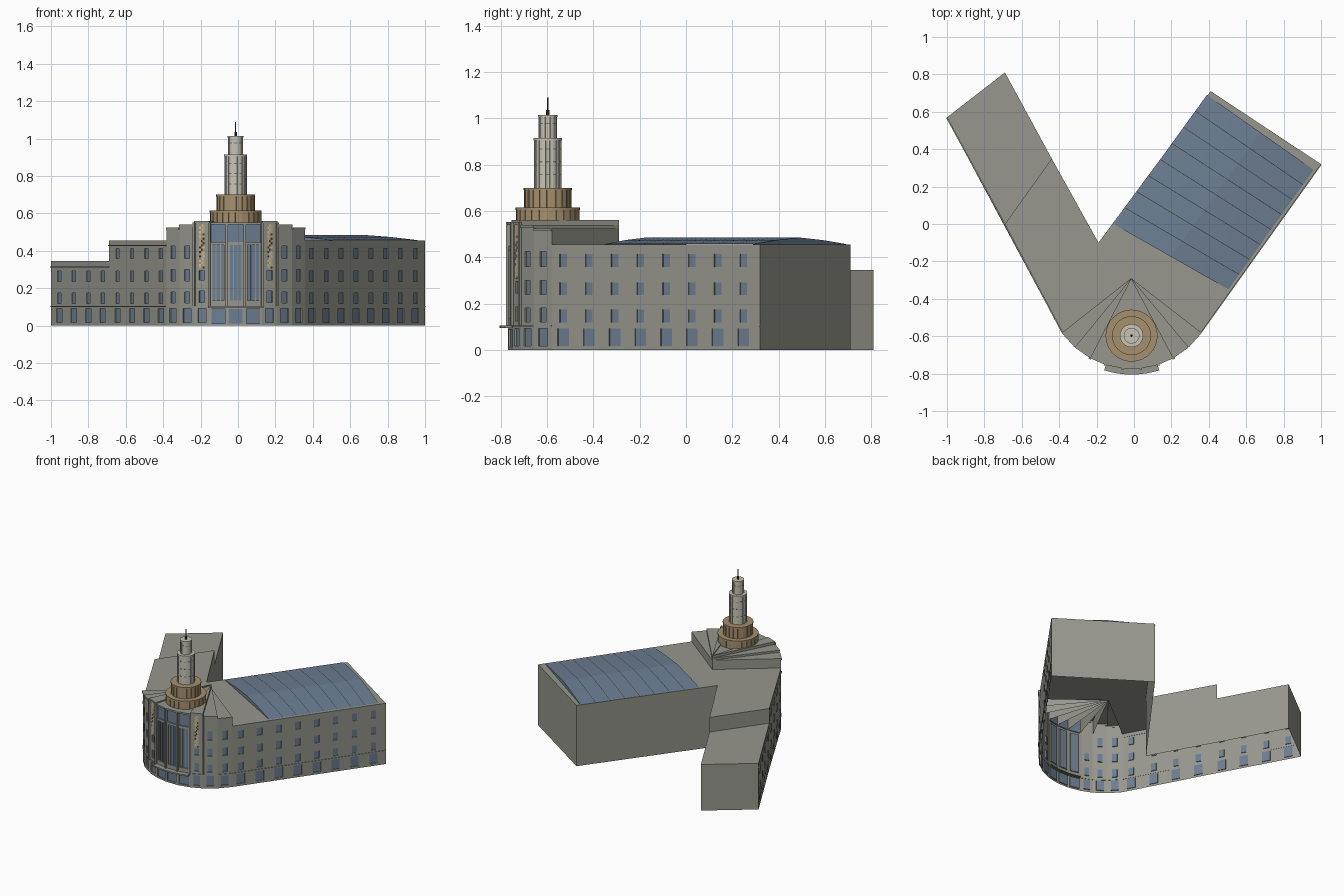
import bpy, bmesh, math
from mathutils import Vector

cube = bpy.data.objects.get("Cube")
if cube:
    bpy.data.objects.remove(cube)


def material(name, rgb):
    m = bpy.data.materials.new(name)
    m.use_nodes = True
    m.diffuse_color = (*rgb, 1)
    m.node_tree.nodes["Principled BSDF"].inputs["Base Color"].default_value = (*rgb, 1)
    return m


STONE, GLASS, CREAM, TAN, GOLD, DARK = range(6)
MATS = [material("grey stone", (.31, .31, .27)), material("blue glass", (.15, .21, .29)),
        material("cream stone", (.58, .55, .46)), material("tan stone", (.38, .28, .155)),
        material("gold mosaic", (.50, .40, .20)), material("dark metal", (.04, .04, .04))]


def finish(name, bm, smooth=False):
    mesh = bpy.data.meshes.new(name)
    bm.to_mesh(mesh)
    bm.free()
    ob = bpy.data.objects.new(name, mesh)
    bpy.context.collection.objects.link(ob)
    for m in MATS:
        mesh.materials.append(m)
    if smooth:
        bpy.ops.object.select_all(action='DESELECT')
        ob.select_set(True)
        bpy.context.view_layer.objects.active = ob
        bpy.ops.object.shade_smooth_by_angle(angle=math.radians(30))
    return ob


def face(bm, points, mat=STONE):
    f = bm.faces.new([bm.verts.new(p) for p in points])
    f.material_index = mat


def flat(bm, outline, z, mat=STONE):
    face(bm, [(x, y, z) for x, y in outline], mat)


def wall_frame(p0, p1):
    """Return a point function (along, height, outward) for a wall, and its length."""
    d = Vector((p1[0] - p0[0], p1[1] - p0[1], 0))
    u = d.normalized()
    n = Vector((u.y, -u.x, 0))
    start = Vector((p0[0], p0[1], 0))
    return (lambda s, z, out=0: start + u * s + n * out + Vector((0, 0, z))), d.length


def wall(bm, p0, p1, z0, z1, rows=(), cols=(), recess=.005):
    """Wall with recessed windows; rows are (bottom, top, width), cols are fractions."""
    P, length = wall_frame(p0, p1)

    def panel(s0, s1, a, b, mat=STONE, out=0):
        face(bm, [P(s0, a, out), P(s1, a, out), P(s1, b, out), P(s0, b, out)], mat)
    z = z0
    for lo, hi, w in rows:
        panel(0, length, z, lo)
        s = 0
        for c in cols:
            a, b = c * length - w / 2, c * length + w / 2
            panel(s, a, lo, hi)
            panel(a, b, lo, hi, GLASS, -recess)
            rim = [(a, lo), (b, lo), (b, hi), (a, hi)]
            for (sa, za), (sb, zb) in zip(rim, rim[1:] + rim[:1]):
                face(bm, [P(sa, za), P(sb, zb), P(sb, zb, -recess), P(sa, za, -recess)])
            s = b
        panel(s, length, lo, hi)
        z = hi
    panel(0, length, z, z1)


def bar(bm, p0, p1, z0, z1, out, mat=STONE, s0=0, s1=None, back=-.002):
    """Box lying on a wall."""
    P, length = wall_frame(p0, p1)
    s1 = length if s1 is None else s1
    a = [P(s0, z0, back), P(s1, z0, back), P(s1, z0, out), P(s0, z0, out)]
    b = [P(s0, z1, back), P(s1, z1, back), P(s1, z1, out), P(s0, z1, out)]
    face(bm, a, mat)
    face(bm, b[::-1], mat)
    for i in range(4):
        j = (i + 1) % 4
        face(bm, [a[j], a[i], b[i], b[j]], mat)


def spread(n, first, last):
    return [first + (last - first) * i / (n - 1) for i in range(n)]


# Plan
CX, CY, R = -.012, -.315, .455
APEX = (-.015, -.29)
ANGLES = [-54.5, -41.5, -29, -18, -6, 6, 18, 29, 41.5, 54.5]


def on_arc(deg, r=R):
    a = math.radians(deg)
    return (CX + r * math.sin(a), CY - r * math.cos(a))


ARC = [on_arc(a) for a in ANGLES]
L_END, L_STEP, L_BACK, L_MID = (-1, .57), (-.69, 0), (-.69, .81), (-.44, .35)
INNER, R_BACK, R_END = (-.19, -.10), (.41, .71), (1, .32)
WING_H, LOW_H = .455, .345

FLOORS = [(.017, .092, .06), (.118, .174, .038), (.236, .292, .038), (.358, .413, .038)]

# Right wing walls
bm = bmesh.new()
wall(bm, ARC[-1], R_END, 0, WING_H, FLOORS, spread(8, .055, .92))
wall(bm, R_END, R_BACK, 0, WING_H)
wall(bm, R_BACK, INNER, 0, WING_H)
bar(bm, ARC[-1], R_END, .099, .104, .004)
finish("right_wing", bm)

# Left wing walls, with the lower far end
bm = bmesh.new()
wall(bm, L_STEP, ARC[0], 0, WING_H, FLOORS, spread(4, .15, .9))
wall(bm, L_END, L_STEP, 0, LOW_H, FLOORS[:3], spread(4, .14, .89))
wall(bm, INNER, L_MID, 0, WING_H)
wall(bm, L_MID, L_BACK, 0, LOW_H)
wall(bm, L_BACK, L_END, 0, LOW_H)
wall(bm, L_MID, L_STEP, LOW_H, WING_H)
bar(bm, L_END, ARC[0], .099, .104, .004)
bar(bm, L_STEP, ARC[0], .426, .432, .005)
bar(bm, L_END, L_STEP, .311, .317, .005)
finish("left_wing", bm)

# Flat roofs
bm = bmesh.new()
flat(bm, [L_STEP, ARC[0], APEX, ARC[-1], R_END, R_BACK, INNER, L_MID], WING_H)
flat(bm, [L_END, L_STEP, L_MID, L_BACK], LOW_H)
finish("wing_roofs", bm)

# Curved entrance block: wedges stepping up to the middle
bm = bmesh.new()
HEIGHTS = [.525, .54, .56, .552, .552, .552, .56, .54, .525]
NARROW = [(.017, .092, .052), (.12, .18, .034), (.24, .30, .034), (.36, .425, .034)]
PYLON = [(.017, .092, .046), (.125, .185, .032), (.245, .295, .032)]
BAY = [(.012, .088, .074), (.135, .43, .064), (.448, .54, .082)]
STYLES = [NARROW, NARROW, PYLON, BAY, BAY, BAY, PYLON, NARROW, NARROW]
for p, q, h, rows in zip(ARC, ARC[1:], HEIGHTS, STYLES):
    wall(bm, p, q, 0, h, rows, [.5], .008)
    flat(bm, [p, q, APEX], h)
    wall(bm, q, APEX, WING_H, h)
    wall(bm, APEX, p, WING_H, h)
    bar(bm, p, q, .1, .105, .004)
    bar(bm, p, q, h - .012, h, .005)
finish("entrance_block", bm)

# Pilasters and mullions of the three tall bays, and pylon edges
bm = bmesh.new()
for i in range(2, 8):
    a = ANGLES[i]
    bar(bm, on_arc(a - .8), on_arc(a + .8), .105, .552, .01)
for p, q in zip(ARC[3:6], ARC[4:7]):
    mid = math.dist(p, q) / 2
    for off in (-.012, .012):
        bar(bm, p, q, .135, .43, -.001, STONE, mid + off - .002, mid + off + .002, -.009)
finish("bay_pilasters", bm)

# Mosaic strips on the pylons
bm = bmesh.new()
for i in (2, 6):
    P, length = wall_frame(ARC[i], ARC[i + 1])
    for r in range(20):
        for c in range(3):
            s, z = length / 2 + (c - 1.5) * .01, .305 + r * .0118
            mat = (GOLD, DARK, CREAM, GOLD, TAN)[(r * 2 + c * 3 + r // 3) % 5]
            face(bm, [P(s, z, .004), P(s + .01, z, .004),
                      P(s + .01, z + .0118, .004), P(s, z + .0118, .004)], mat)
finish("pylon_mosaics", bm)

# Entrance canopy
bm = bmesh.new()
steps = spread(9, -17.5, 17.5)
for a, b in zip(steps, steps[1:]):
    ring = [on_arc(a, .44), on_arc(a, .49), on_arc(b, .49), on_arc(b, .44)]
    flat(bm, ring, .105)
    flat(bm, ring[::-1], .095)
    wall(bm, ring[1], ring[2], .095, .105)
for a in (steps[0], steps[-1]):
    wall(bm, on_arc(a, .44), on_arc(a, .49), .095, .105)
finish("entrance_canopy", bm)

# Glazed roof on the right wing, a shallow arch with cross ribs
A, B, C, D = [Vector((*p, WING_H)) for p in ((-.11, 0), (.39, .69), (.96, .29), (.505, -.35))]
RISE = [.002, .019, .03, .019, .002]


def section(k, lift=0):
    a, d = A.lerp(B, k), D.lerp(C, k)
    return [a.lerp(d, i / 4) + Vector((0, 0, h + lift)) for i, h in enumerate(RISE)]


def strip(bm, s, t, mat):
    for i in range(4):
        face(bm, [s[i], s[i + 1], t[i + 1], t[i]], mat)


bm = bmesh.new()
strip(bm, section(0), section(1), GLASS)
face(bm, [A, D] + section(0)[::-1], GLASS)
face(bm, [C, B] + section(1), GLASS)
for k in spread(7, .125, .875):
    strip(bm, section(k - .002, .001), section(k + .002, .001), DARK)
finish("glazed_roof", bm)

# Tower: stacked drums with ribs, then the mast
TX, TY = -.013, -.597


def drum(bm, r, z0, z1, mat, sides=32):
    pts = [(TX + r * math.cos(math.tau * i / sides), TY + r * math.sin(math.tau * i / sides))
           for i in range(sides)]
    low, high = [[bm.verts.new((x, y, z)) for x, y in pts] for z in (z0, z1)]
    faces = [bm.faces.new(high), bm.faces.new(low[::-1])]
    for i in range(sides):
        j = (i + 1) % sides
        faces.append(bm.faces.new((low[i], low[j], high[j], high[i])))
    for f in faces:
        f.material_index = mat


def ribs(bm, r, z0, z1, n, width, out, mat):
    for i in range(n):
        a, h = math.tau * (i + .5) / n, width / r / 2
        p, q = [(TX + r * math.cos(t), TY + r * math.sin(t)) for t in (a - h, a + h)]
        bar(bm, p, q, z0, z1, out, mat, back=-.005)


for name, r, z0, z1, mat, n in (("lower_drum", .134, .55, .615, TAN, 24),
                                ("upper_drum", .099, .615, .70, TAN, 20),
                                ("tower_shaft", .057, .70, .915, CREAM, 12),
                                ("tower_lantern", .037, .915, 1.015, CREAM, 8)):
    bm = bmesh.new()
    drum(bm, r, z0, z1, mat)
    drum(bm, r + .005, z1 - .01, z1, mat)
    ribs(bm, r, z0, z1 - .01, n, r * .24, .004, mat)
    finish(name, bm, True)

bm = bmesh.new()
for z in (.755, .81, .865):
    drum(bm, .0585, z, z + .005, GLASS)
drum(bm, .0385, .975, .98, GLASS)
finish("tower_glass_bands", bm, True)

bm = bmesh.new()
drum(bm, .007, 1.015, 1.035, DARK, 8)
drum(bm, .003, 1.035, 1.09, DARK, 8)
finish("mast", bm)
